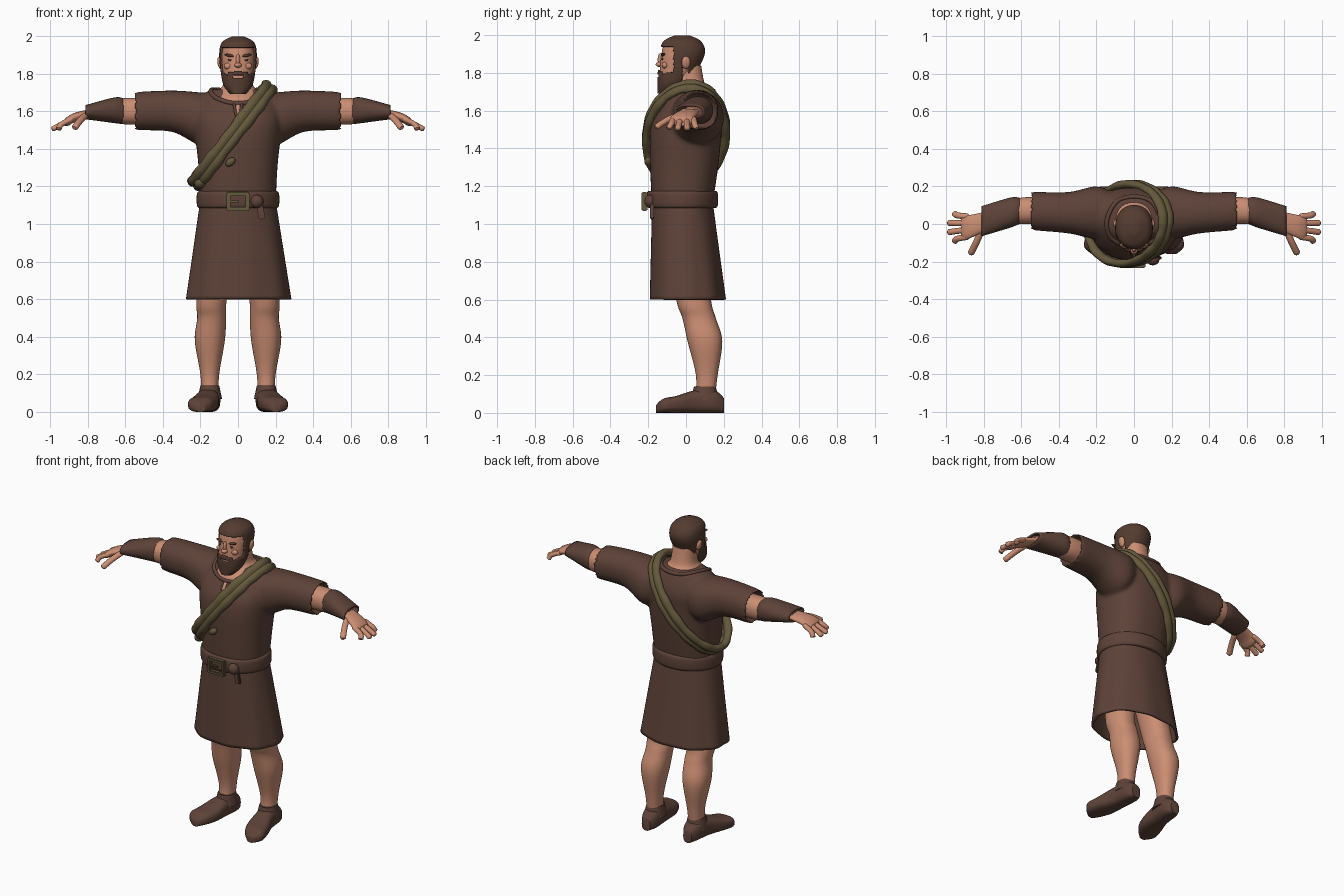
import bpy, bmesh, math
from mathutils import Vector, Matrix
from mathutils.bvhtree import BVHTree

if "Cube" in bpy.data.objects:
    bpy.data.objects.remove(bpy.data.objects["Cube"])


def material(name, *rgb):
    mat = bpy.data.materials.new(name)
    mat.use_nodes = True
    mat.diffuse_color = (*rgb, 1)
    mat.node_tree.nodes["Principled BSDF"].inputs["Base Color"].default_value = (*rgb, 1)
    return mat


CLOTH = material("brown cloth", .11, .055, .04)
HAIR = material("dark brown hair", .09, .045, .03)
SKIN = material("tan skin", .6, .27, .17)
OLIVE = material("olive fabric", .13, .1, .045)


def finish(name, bm, mat, mirror=False, solid=0):
    for face in bm.faces:
        face.smooth = True
    mesh = bpy.data.meshes.new(name)
    bm.to_mesh(mesh)
    bm.free()
    mesh.set_sharp_from_angle(angle=math.radians(50))
    mesh.materials.append(mat)
    ob = bpy.data.objects.new(name, mesh)
    bpy.context.collection.objects.link(ob)
    if solid:
        ob.modifiers.new("thickness", "SOLIDIFY").thickness = solid
    if mirror:
        ob.modifiers.new("mirror", "MIRROR")
    return ob


def spline(points, steps, closed=False):
    # smooth path through equally long tuples
    count = len(points)
    path = []
    for i in range(count if closed else count - 1):
        near = [(i + k) % count if closed else min(max(i + k, 0), count - 1) for k in (-1, 0, 1, 2)]
        for step in range(steps):
            t = step / steps
            path.append([q + t / 2 * (r - p + t * (2 * p - 5 * q + 4 * r - u + t * (3 * (q - r) + u - p)))
                         for p, q, r, u in zip(*(points[j] for j in near))])
    return path if closed else path + [list(points[-1])]


def circle(count):
    angles = [2 * math.pi * i / count for i in range(count)]
    return [(math.cos(a), math.sin(a)) for a in angles]


def power(value, square):
    return math.copysign(abs(value) ** (2 / square), value)


def join_rings(bm, rings, closed=False, caps=True):
    rings = [[bm.verts.new(p) for p in ring] for ring in rings]
    following = rings[1:] + rings[:1] if closed else rings[1:]
    for a, b in zip(rings, following):
        for j in range(len(a)):
            bm.faces.new((a[j - 1], a[j], b[j], b[j - 1]))
    if caps and not closed:
        bm.faces.new(rings[0])
        bm.faces.new(rings[-1])
    bmesh.ops.recalc_face_normals(bm, faces=bm.faces)
    return bm


def loft(place, stations, square=2.2, seg=40, steps=6, caps=True, bm=None):
    # place turns a station and a unit circle point into a position
    rings = [[Vector(place(*station, power(c, square), power(s, square))) for c, s in circle(seg)]
             for station in spline(stations, steps)]
    return join_rings(bm or bmesh.new(), rings, caps=caps)


def upright(z, y, wide, deep, c, s):
    return wide * c, y + deep * s, z


def along_x(x, y, z, radius, c, s):
    return x, y + radius * c, z + radius * s


def along_leg(z, x, y, radius, c, s):
    return x + radius * c, y + 1.15 * radius * s, z


def sweep(points, wide, thick, hub, closed=False, square=2, groove=0, bump=0, bm=None):
    # band whose broad side faces away from the hub
    path = [Vector(p) for p in spline(points, 6, closed)]
    last = len(path) - 1
    rings = []
    for i, p in enumerate(path):
        ahead = path[(i + 1) % len(path)] if closed else path[min(i + 1, last)]
        behind = path[i - 1] if closed else path[max(i - 1, 0)]
        along = (ahead - behind).normalized()
        out = p - Vector(hub)
        out = (out - along * out.dot(along)).normalized()
        size = 1 + bump * (math.sin(i) + math.sin(i / 3))
        if not closed and i in (0, last):
            size *= .6
        rings.append([p + along.cross(out) * wide * size * power(c, square)
                      + out * thick * size * power(s, square) * (1 - groove * math.exp(-16 * c * c))
                      for c, s in circle(24)])
    return join_rings(bm or bmesh.new(), rings, closed)


def placed(loc, size, tilt):
    return Matrix.Translation(loc) @ Matrix.Rotation(tilt, 4, "Y") @ Matrix.Diagonal((*size, 1))


def blob(name, loc, size, mat, tilt=0, mirror=False):
    bm = bmesh.new()
    bmesh.ops.create_uvsphere(bm, u_segments=20, v_segments=12, radius=1, matrix=placed(loc, size, tilt))
    finish(name, bm, mat, mirror)


def box(name, loc, size, mat, tilt=0):
    bm = bmesh.new()
    bmesh.ops.create_cube(bm, size=1, matrix=placed(loc, size, tilt))
    bmesh.ops.bevel(bm, geom=bm.edges[:], offset=.005, segments=2, affect="EDGES")
    finish(name, bm, mat)


def surface(ob):
    bpy.context.view_layer.update()
    return BVHTree.FromObject(ob, bpy.context.evaluated_depsgraph_get())


def front(tree, x, z):
    return tree.ray_cast(Vector((x, -1, z)), Vector((0, 1, 0)))[0]


# Tunic top: torso and both sleeves fused into one skin
body = loft(upright, [(1.1, -.02, .2, .16), (1.3, -.01, .21, .18), (1.5, 0, .23, .19),
                      (1.6, .02, .23, .17), (1.7, .04, .17, .11), (1.72, .04, .1, .08)], square=2.4)
for side in (-1, 1):
    loft(lambda x, *rest: along_x(x * side, *rest),
         [(.1, .05, 1.58, .11), (.2, .06, 1.56, .14), (.35, .06, 1.6, .11), (.55, .07, 1.6, .1),
          (.5, .07, 1.6, .08)], bm=body)
tunic = finish("tunic_top", body, CLOTH)
fuse = tunic.modifiers.new("fuse", "REMESH")
fuse.mode, fuse.voxel_size, fuse.use_smooth_shade = "VOXEL", .011, True
tunic.modifiers.new("soften", "SMOOTH").iterations = 6
chest = surface(tunic)


# Skirt with soft folds that deepen towards the hem
def folded(z, y, wide, deep, c, s):
    fold = 1 + .03 * (1.1 - z) * math.cos(9 * math.atan2(s, c))
    return upright(z, y, wide * fold, deep * fold, c, s)


finish("skirt", loft(folded, [(1.13, -.02, .2, .16), (.6, .01, .28, .2)], seg=72, steps=16, caps=False),
       CLOTH, solid=.014)

# Belt, buckle and hanging strap end
waist = [(.2 * c, .17 * s - .02, 1.13) for c, s in circle(16)]
finish("belt", sweep(waist, .045, .02, (0, 0, 1.13), True, square=3.5), CLOTH)
for side in (-1, 1):
    box("buckle_side", (side * .05, -.22, 1.12), (.02, .03, .1), OLIVE)
    box("buckle_bar", (0, -.22, 1.12 + side * .04), (.12, .03, .02), OLIVE)
box("buckle_pin", (-.02, -.22, 1.12), (.06, .02, .01), OLIVE)
blob("belt_knot", (.1, -.19, 1.12), (.035, .03, .035), CLOTH)
box("strap_end", (.12, -.18, 1.07), (.035, .02, .09), CLOTH, tilt=-.2)

# Rolled sash: a slanted loop from the left shoulder to the right hip
loop = [(.2 * c - .03, .02 * c + .21 * s, 1.47 + .26 * c) for c, s in circle(16)]
finish("sash", sweep(loop, .046, .026, (-.03, 0, 1.47), True, groove=.4, bump=.05), OLIVE)
blob("sash_knot", (-.2, -.1, 1.22), (.035, .045, .03), OLIVE, tilt=-.6)
blob("sash_tail", (-.04, -.2, 1.33), (.03, .02, .02), OLIVE, tilt=-.7)

# Neck, neckline rim and front slit
finish("neck", loft(upright, [(1.6, .01, .13, .13), (1.66, .015, .135, .135), (1.7, .025, .12, .11),
                              (1.74, .02, .08, .08), (1.84, .01, .07, .07)]), SKIN)
rim = [chest.find_nearest(Vector((.135 * c, .01 + .14 * s, 1.68 + .03 * s)))[0] for c, s in circle(14)]
finish("neckline_rim", sweep(rim, .012, .011, (0, 0, 1.6), True), CLOTH)
slit = [front(chest, 0, z) for z in (1.66, 1.61, 1.56)]
finish("neck_slit", sweep(slit, .011, .005, (0, .1, 1.6)), SKIN)
edge = [front(chest, x, z) for x, z in ((.024, 1.66), (.016, 1.61), (.004, 1.55))]
finish("slit_edge", sweep(edge, .007, .008, (0, .1, 1.6)), CLOTH, mirror=True)

# Head
SKULL = [(1.7, -.1, .03, .04), (1.74, -.08, .065, .06), (1.8, -.05, .08, .09), (1.9, -.02, .09, .11),
         (1.96, -.02, .075, .09), (1.99, -.02, .02, .03)]
head = finish("head", loft(upright, SKULL, steps=10), SKIN)
face = surface(head)


# Hair and beard: a grown skull shell trimmed along the hairline
def grown(z, y, wide, deep, c, s):
    return upright(z + .06 * (z - 1.85), y, wide + .01, deep + .01, c, s)


def hairy(p):
    x, y, z = abs(p.x), p.y, p.z
    scalp = z > 1.94 or (y > .015 and z > 1.78) or (y > -.065 and z > 1.88)
    sideburn = -.065 < y < -.02 and z > 1.75
    beard = y < -.02 and z < 1.778 + max(0, x - .035) / 2
    moustache = y < -.1 and x < .052 and 1.792 < z < 1.815 - x / 6
    corner = y < -.1 and .03 < x < .055 and z < 1.8
    return scalp or sideburn or beard or moustache or corner


shell = loft(grown, SKULL, seg=96, steps=16)
bald = [f for f in shell.faces if not hairy(f.calc_center_median())]
bmesh.ops.delete(shell, geom=bald, context="FACES")
finish("hair_and_beard", shell, HAIR, solid=.016)

# Face details
blob("nose_bridge", front(face, 0, 1.87), (.012, .016, .035), SKIN)
blob("nose_tip", front(face, 0, 1.845), (.02, .024, .014), SKIN)
blob("brow", front(face, .042, 1.896), (.03, .011, .008), HAIR, tilt=-.2, mirror=True)
blob("eye", front(face, .04, 1.873), (.015, .004, .006), HAIR, mirror=True)
blob("cheek", front(face, .05, 1.84) + Vector((0, .01, 0)), (.025, .016, .018), SKIN, mirror=True)
blob("ear", (.095, 0, 1.855), (.014, .023, .034), SKIN, tilt=.2, mirror=True)


# Arms, flat hands and bracers that flatten towards the wrist
def along_hand(x, y, z, radius, c, s):
    return x, y + radius * c, z + .4 * radius * s


def along_bracer(x, y, z, radius, c, s):
    return x, y + radius * c, z + 2.5 * (1 - x) * radius * s


finish("arm", loft(along_x, [(.45, .07, 1.6, .07), (.6, .07, 1.6, .07), (.7, .05, 1.6, .05),
                             (.8, .02, 1.59, .03)]), SKIN, mirror=True)
finish("bracer", loft(along_bracer, [(.61, .07, 1.6, .07), (.66, .06, 1.605, .08), (.81, .015, 1.595, .08)],
                      caps=False), CLOTH, mirror=True, solid=.01)
hand = loft(along_hand, [(.77, .02, 1.595, .05), (.86, -.01, 1.57, .06), (.9, -.02, 1.55, .065),
                         (.92, -.02, 1.54, .05)])
for i in range(4):
    root = .04 - .036 * i
    tip = .99 - .035 * (i in (0, 3))
    sweep([(.88, root, 1.56), (.94, root * 1.15, 1.53), (tip, root * 1.4, 1.503)],
          .016, .014, (.9, 0, 1), bm=hand)
sweep([(.81, -.03, 1.58), (.84, -.1, 1.55), (.87, -.16, 1.51)], .018, .016, (.9, 0, 1), bm=hand)
finish("hand", hand, SKIN, mirror=True)

# Legs
finish("leg", loft(along_leg, [(.07, .15, .1, .045), (.2, .15, .11, .05), (.38, .15, .1, .08),
                               (.5, .14, .07, .077), (.6, .14, .04, .08), (.9, .1, 0, .09)]), SKIN, mirror=True)


# Shoes with flat soles, toes turned outward
def along_shoe(y, x, height, radius, c, s):
    return x + radius * c, y, height * (s + 1) / 2


finish("shoe", loft(along_shoe, [(.2, .15, .08, .03), (.15, .15, .12, .055), (.05, .16, .12, .06),
                                 (-.05, .18, .09, .073), (-.12, .2, .075, .065), (-.16, .2, .04, .025)],
                    square=2.7), CLOTH, mirror=True)
finish("shoe_collar", loft(along_leg, [(.07, .15, .1, .065), (.14, .15, .1, .05)]), CLOTH, mirror=True)
